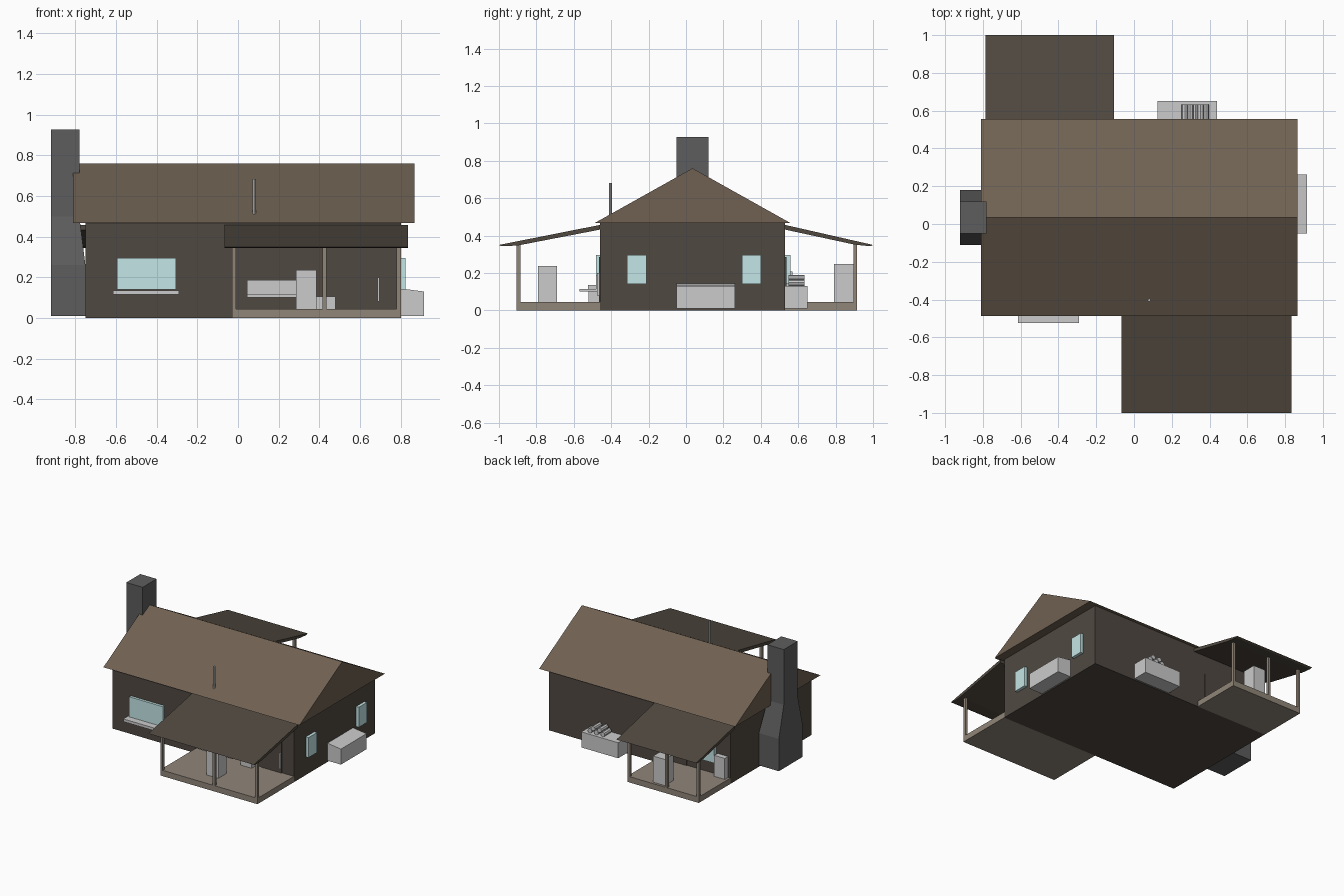
import bpy, bmesh
from mathutils import Vector

if "Cube" in bpy.data.objects:
    bpy.data.objects.remove(bpy.data.objects["Cube"])


def mat(name, r, g, b):
    m = bpy.data.materials.new(name)
    m.diffuse_color = (r, g, b, 1)
    m.use_nodes = True
    m.node_tree.nodes["Principled BSDF"].inputs["Base Color"].default_value = m.diffuse_color
    return m


WALL = mat("wall_wood", .08, .066, .054)
ROOF = mat("roof_shingle", .16, .12, .085)
PORCH = mat("porch_roof_shingle", .08, .066, .05)
FLOOR = mat("porch_wood", .28, .235, .19)
STONE = mat("chimney_stone", .11, .11, .11)
GLASS = mat("window_glass", .56, .79, .79)


def finish(name, bm, material=None):
    bmesh.ops.recalc_face_normals(bm, faces=bm.faces)
    me = bpy.data.meshes.new(name)
    bm.to_mesh(me)
    bm.free()
    ob = bpy.data.objects.new(name, me)
    bpy.context.collection.objects.link(ob)
    if material:
        me.materials.append(material)
    return ob


def box(name, x, y, z, material=None):
    bm = bmesh.new()
    bmesh.ops.create_cube(bm, size=1)
    for v in bm.verts:
        v.co = [(r[0] + r[1]) / 2 + c * (r[1] - r[0]) for c, r in zip(v.co, (x, y, z))]
    return finish(name, bm, material)


def extrude_profile(name, pts, axis, lo, hi, material=None):
    """Profile in the two other axes, swept along axis 0 (x) or 1 (y)."""
    bm = bmesh.new()
    place = (lambda a, b: (lo, a, b)) if axis == 0 else (lambda a, b: (a, lo, b))
    f = bm.faces.new([bm.verts.new(place(a, b)) for a, b in pts])
    out = bmesh.ops.extrude_face_region(bm, geom=[f])
    d = Vector((hi - lo, 0, 0)) if axis == 0 else Vector((0, hi - lo, 0))
    bmesh.ops.translate(bm, verts=[v for v in out["geom"] if isinstance(v, bmesh.types.BMVert)], vec=d)
    return finish(name, bm, material)


def rod(name, centre, radius, length, along_y=False, sides=8):
    bpy.ops.mesh.primitive_cylinder_add(vertices=sides, radius=radius, depth=length, location=centre,
                                        rotation=(1.5707963 if along_y else 0, 0, 0))
    bpy.context.object.name = name


# House body and main roof
box("foundation", (-.75, .80), (-.46, .53), (0, .045), WALL)
box("walls", (-.75, .80), (-.46, .53), (.045, .47), WALL)
extrude_profile("main_roof", [(-.487, .468), (.557, .468), (.035, .76)], 0, -.81, .866, ROOF)

# Porches: floor, lean-to roof and three posts each
for side, xs, ys, roof_pts, posts in (
        ("front", (-.03, .80), (-.905, -.46),
         [(-1, .35), (-.985, .343), (-.9, .347), (-.46, .432), (-.46, .457)], (-.02, .425, .79)),
        ("back", (-.75, -.14), (.53, .915),
         [(1, .35), (.985, .343), (.9, .352), (.53, .432), (.53, .457)], (-.74, -.47, -.15))):
    box(side + "_porch_floor", xs, ys, (0, .045), FLOOR)
    extrude_profile(side + "_porch_roof", roof_pts, 0, xs[0] - .037, xs[1] + .035, PORCH)
    y = ys[0] + .01 if side == "front" else ys[1] - .01
    for i, x in enumerate(posts):
        box(f"{side}_post_{i}", (x - .01, x + .01), (y - .01, y + .01), (.045, .355), FLOOR)

# Chimney: wide base, sloping shoulders, narrow stack
bm = bmesh.new()
rings = []
for z, x1, y0, y1 in ((.01, -.75, -.11, .18), (.26, -.75, -.11, .18),
                      (.50, -.78, -.05, .12), (.927, -.78, -.05, .12)):
    rings.append([bm.verts.new(p) for p in ((-.92, y0, z), (x1, y0, z), (x1, y1, z), (-.92, y1, z))])
for a, b in zip(rings, rings[1:]):
    for i in range(4):
        j = (i + 1) % 4
        bm.faces.new((a[i], a[j], b[j], b[i]))
bm.faces.new(rings[0])
bm.faces.new(rings[-1])
finish("chimney", bm, STONE)

# Windows and sill
box("front_window", (-.595, -.305), (-.48, -.46), (.14, .295), GLASS)
box("front_window_sill", (-.613, -.29), (-.525, -.46), (.115, .136))
for i, ys in enumerate(((-.315, -.21), (.30, .40))):
    box(f"side_window_{i}", (.80, .823), ys, (.14, .295), GLASS)
box("back_window", (-.63, -.50), (.53, .56), (.14, .295), GLASS)

# Doors and handle
box("front_door", (.525, .70), (-.466, -.46), (.045, .285), WALL)
box("back_door", (-.38, -.20), (.53, .536), (.045, .285), WALL)
box("door_handle", (.685, .696), (-.475, -.46), (.08, .20))

# Vent pipe on the front slope
rod("vent_pipe", (.08, -.403, .595), .008, .175)

# Front porch furniture
box("bench_seat", (.045, .35), (-.57, -.46), (.10, .115))
box("bench_back", (.045, .35), (-.48, -.46), (.115, .186))
box("porch_crate", (.285, .385), (-.79, -.69), (.045, .237))
box("low_crate", (.385, .48), (-.52, -.46), (.045, .105))

# Back porch furniture
box("back_crate", (-.445, -.345), (.79, .895), (.045, .247))
box("back_cabinet", (-.73, -.64), (.53, .57), (.045, .207))

# Sloping bin on the right wall
extrude_profile("side_bin", [(.80, .01), (.915, .01), (.915, .13), (.80, .145)], 1, -.05, .263)

# Firewood bin with stacked logs behind the house
box("wood_bin", (.125, .44), (.53, .65), (.01, .13))
for row, xs in enumerate(((.27, .325, .38), (.2975, .3525))):
    for i, x in enumerate(xs):
        rod(f"log_{row}_{i}", (x, .59, .148 + row * .0245), .018, .085, True)
